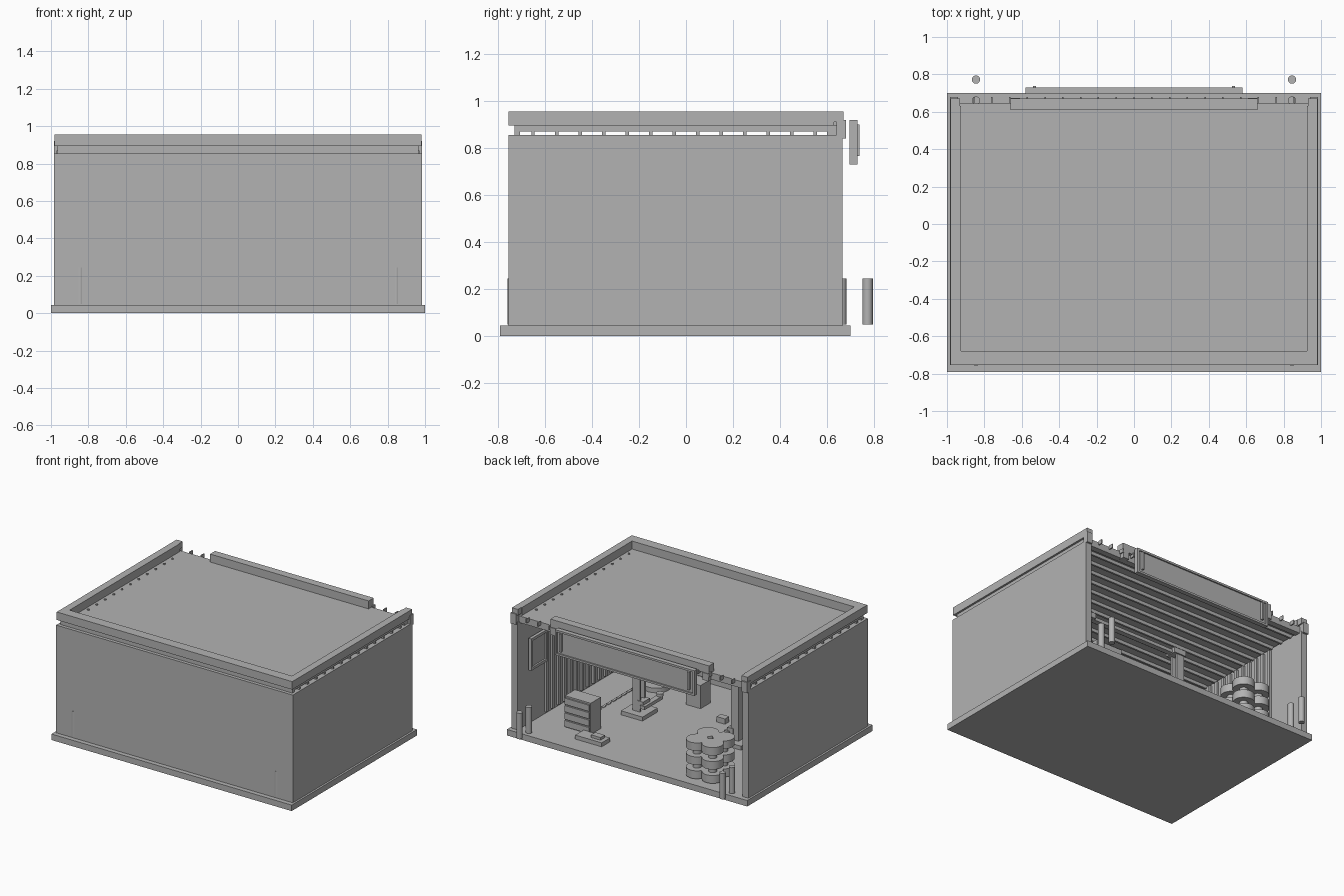
import bpy
import bmesh
from mathutils import Matrix, Vector

cube = bpy.data.objects.get("Cube")
if cube:
    bpy.data.objects.remove(cube, do_unlink=True)

grey = bpy.data.materials.new("plain_grey")
grey.use_nodes = True
COLOUR = (0.45, 0.45, 0.45, 1)
grey.diffuse_color = COLOUR
grey.node_tree.nodes["Principled BSDF"].inputs["Base Color"].default_value = COLOUR


def finish(name, bm, smooth=False):
    mesh = bpy.data.meshes.new(name)
    bm.to_mesh(mesh)
    bm.free()
    mesh.materials.append(grey)
    obj = bpy.data.objects.new(name, mesh)
    bpy.context.collection.objects.link(obj)
    if smooth:
        bpy.ops.object.select_all(action='DESELECT')
        obj.select_set(True)
        bpy.context.view_layer.objects.active = obj
        bpy.ops.object.shade_smooth_by_angle()
    return obj


def add_box(bm, x, y, z):
    """Add a box from three (low, high) ranges."""
    size = [r[1] - r[0] for r in (x, y, z)]
    mid = Vector([(r[0] + r[1]) / 2 for r in (x, y, z)])
    bmesh.ops.create_cube(bm, size=1, matrix=Matrix.Translation(mid) @ Matrix.Diagonal((*size, 1)))


def boxes(name, ranges, mirror=False):
    bm = bmesh.new()
    for x, y, z in ranges:
        add_box(bm, x, y, z)
        if mirror:
            add_box(bm, (-x[1], -x[0]), y, z)
    return finish(name, bm)


def cylinders(name, items, sides=24):
    """Items are (x, y, bottom, top, radius)."""
    bm = bmesh.new()
    for x, y, low, high, r in items:
        bmesh.ops.create_cone(bm, cap_ends=True, segments=sides, radius1=r, radius2=r, depth=high - low,
                              matrix=Matrix.Translation((x, y, (low + high) / 2)))
    return finish(name, bm, True)


FLOOR = 0.045
EAVE = 0.855
DECK = 0.895
TOP = 0.955

# Floor slab and the three walls
boxes("floor_slab", [((-1, 1), (-0.79, 0.70), (0, FLOOR))])
boxes("front_wall", [((-0.985, 0.985), (-0.755, -0.70), (FLOOR, EAVE))])
boxes("side_walls", [((0.935, 0.985), (-0.70, 0.665), (FLOOR, EAVE))], True)

# Vertical ribs lining the side walls
boxes("wall_ribs", [((0.918, 0.935), (-0.66 + i * 0.07, -0.635 + i * 0.07), (0.06, 0.84))
                    for i in range(15)], True)

# Roof deck, rafters and edge beams
boxes("roof_deck", [((-0.965, 0.965), (-0.73, 0.645), (0.87, DECK))])
boxes("rafters", [((-0.97, 0.97), (-0.657 + i * 0.1, -0.643 + i * 0.1), (0.845, 0.87))
                  for i in range(13)])
boxes("eave_beams", [((-0.965, 0.965), y, (EAVE - 0.01, 0.87))
                     for y in ((-0.73, -0.705), (0.60, 0.645))])

# Raised edge around the roof
boxes("front_parapet", [((-0.98, 0.98), (-0.755, -0.68), (DECK, TOP))])
boxes("side_parapets", [((0.925, 0.98), (-0.68, 0.63), (DECK, TOP)),
                        ((0.93, 0.98), (0.63, 0.67), (0.91, TOP)),
                        ((0.94, 0.985), (0.64, 0.68), (0.84, 0.92))], True)

# Rear lintel with end brackets
boxes("rear_lintel", [((-0.66, 0.66), (0.61, 0.67), (DECK, TOP))])
boxes("lintel_brackets", [((0.61, 0.66), (0.635, 0.675), (0.84, DECK))], True)
boxes("rear_pegs", [((i * 0.095 - 0.004, i * 0.095 + 0.004), (0.645, 0.68), (0.875, 0.905))
                    for i in range(-9, 10)])

# Rows of bolts on the deck
cylinders("deck_bolts", [(s * 0.895, -0.6 + i * 0.1, DECK, DECK + 0.008, 0.008)
                         for s in (-1, 1) for i in range(12)], 8)

# Sign board with lips and clips
boxes("sign_board", [((-0.575, 0.575), (0.70, 0.72), (0.735, 0.915)),
                     ((-0.58, 0.58), (0.695, 0.73), (0.905, 0.92)),
                     ((-0.58, 0.58), (0.695, 0.73), (0.73, 0.745))])
boxes("sign_ends", [((0.565, 0.58), (0.695, 0.73), (0.745, 0.905)),
                    ((0.525, 0.54), (0.72, 0.737), (0.765, 0.90))], True)

# Guard posts
cylinders("guard_posts", [(s * 0.845, y, FLOOR + 0.005, 0.245, 0.022)
                          for s in (-1, 1) for y in (-0.736, 0.66, 0.772)])

# Two post lift: plates, columns, carriages, arms and cross beam
boxes("lift_columns", [((0.32, 0.50), (-0.12, 0.06), (FLOOR, 0.075)),
                       ((0.38, 0.44), (-0.065, -0.05), (0.075, 0.79)),
                       ((0.38, 0.44), (-0.01, 0.005), (0.075, 0.79)),
                       ((0.425, 0.44), (-0.05, -0.01), (0.075, 0.79)),
                       ((0.35, 0.45), (-0.075, 0.015), (0.76, 0.80)),
                       ((0.35, 0.40), (-0.07, 0.01), (0.11, 0.16))], True)
boxes("lift_arms", [((0.33, 0.37), (-0.20, 0.02), (0.11, 0.135))], True)
boxes("lift_cross_beam", [((-0.40, 0.40), (-0.05, -0.01), (0.765, 0.79))])
cylinders("lift_pads", [(s * 0.35, -0.19, 0.135, 0.155, 0.025) for s in (-1, 1)])

# Stacked tyres, each on a narrower hub
tyre_spots = [(-0.56 + dx, 0.51 + dy) for dx in (-0.065, 0.065) for dy in (-0.065, 0.065)]
cylinders("tyres", [(x, y, z, z + 0.06, 0.075) for x, y in tyre_spots for z in (0.06, 0.165, 0.27)], 32)
cylinders("tyre_hubs", [(x, y, FLOOR, 0.325, 0.03) for x, y in tyre_spots], 16)

# Drawer cabinet and low tray
boxes("drawer_cabinet", [((0.485, 0.70), (0.32, 0.44), (FLOOR, 0.28))])
boxes("drawer_fronts", [((0.49, 0.695), (0.44, 0.452), (0.053 + i * 0.056, 0.10 + i * 0.056))
                        for i in range(4)])
boxes("low_tray", [((0.31, 0.53), (0.46, 0.56), (FLOOR, 0.075)),
                   ((0.34, 0.42), (0.48, 0.53), (0.075, 0.095))])

# Equipment deeper inside
boxes("machine_box", [((0.11, 0.23), (-0.45, -0.33), (FLOOR, 0.22))])
cylinders("round_stool", [(0.56, -0.45, FLOOR, 0.08, 0.10)])
boxes("floor_jack", [((-0.17, -0.10), (-0.27, -0.22), (FLOOR, 0.085))])
boxes("drain_slots", [((0.66, 0.68), (-0.36 + i * 0.06, -0.32 + i * 0.06), (FLOOR, FLOOR + 0.005))
                      for i in range(13)])

# Framed board on the inner wall
boxes("wall_board_frame", [((0.895, 0.918), (0.36, 0.38), (0.46, 0.70)),
                           ((0.895, 0.918), (0.54, 0.56), (0.46, 0.70)),
                           ((0.895, 0.918), (0.38, 0.54), (0.46, 0.48)),
                           ((0.895, 0.918), (0.38, 0.54), (0.68, 0.70)),
                           ((0.908, 0.918), (0.38, 0.54), (0.48, 0.68))])
